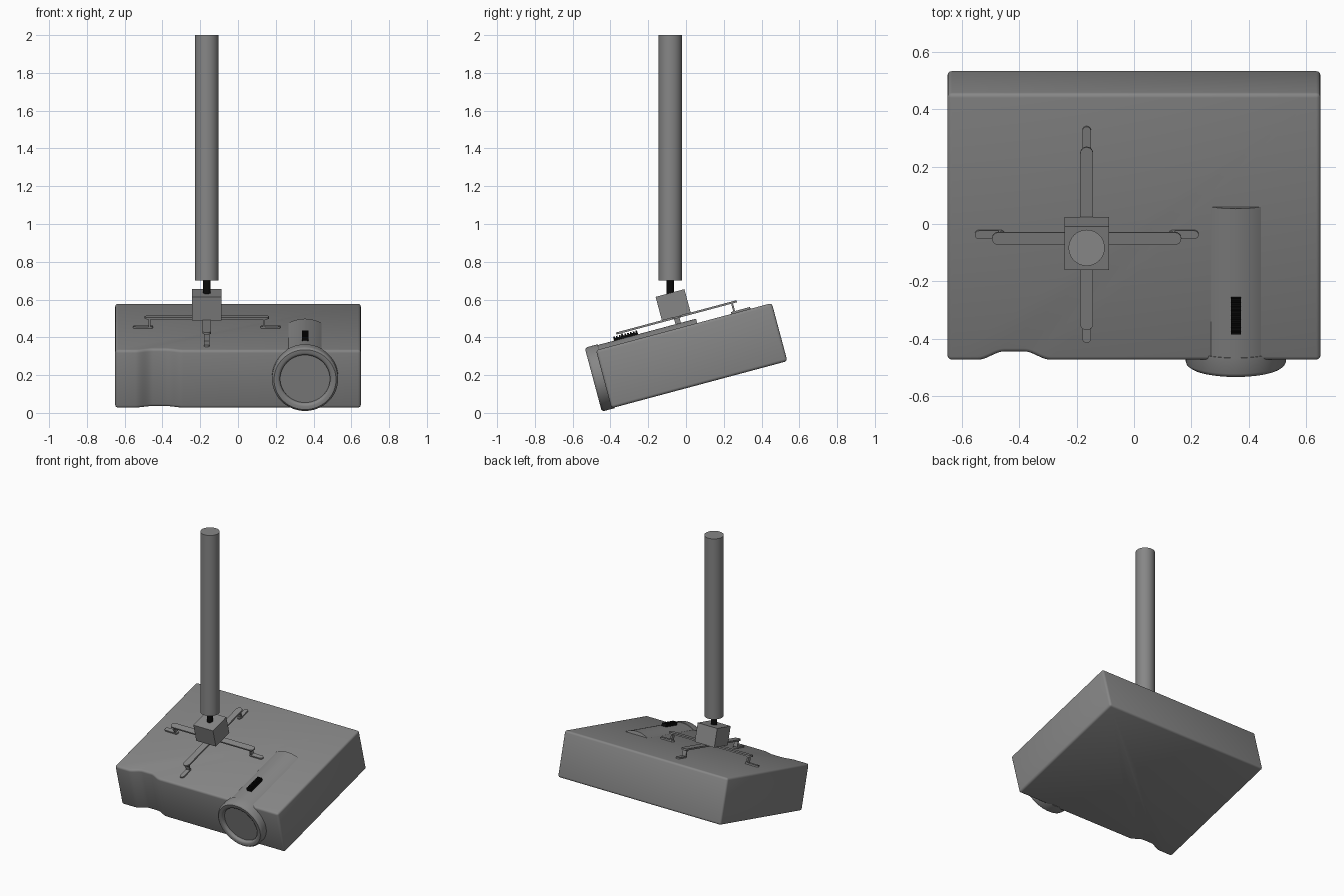
import bpy, bmesh, math
from mathutils import Matrix, Vector

cube = bpy.data.objects.get("Cube")
if cube:
    bpy.data.objects.remove(cube, do_unlink=True)


def material(name, value):
    m = bpy.data.materials.new(name)
    m.use_nodes = True
    color = (value, value, value, 1)
    m.diffuse_color = color
    m.node_tree.nodes["Principled BSDF"].inputs["Base Color"].default_value = color
    return m


GREY = material("mid_grey", 0.24)
BLACK = material("black", 0.003)

# Frame of the tilted projector, and of the bracket on top of it
TILT = Matrix.Translation((0, 0.03, 0.303)) @ Matrix.Rotation(math.radians(15), 4, 'X')
MOUNT = TILT @ Matrix.Translation((-0.165, -0.025, 0))
LENS = TILT @ Matrix.Translation((0.355, 0, 0.012)) @ Matrix.Rotation(math.pi / 2, 4, 'X')


def finish(name, bm, matrix, mat=GREY):
    bmesh.ops.recalc_face_normals(bm, faces=bm.faces)
    mesh = bpy.data.meshes.new(name)
    bm.to_mesh(mesh)
    bm.free()
    mesh.materials.append(mat)
    ob = bpy.data.objects.new(name, mesh)
    ob.matrix_world = matrix
    bpy.context.collection.objects.link(ob)
    bpy.ops.object.select_all(action='DESELECT')
    ob.select_set(True)
    bpy.context.view_layer.objects.active = ob
    bpy.ops.object.shade_smooth_by_angle(angle=math.radians(35))
    return ob


def prism(outline, z0, z1):
    bm = bmesh.new()
    face = bm.faces.new([bm.verts.new((x, y, z0)) for x, y in outline])
    new = bmesh.ops.extrude_face_region(bm, geom=[face])["geom"]
    bmesh.ops.translate(bm, vec=(0, 0, z1 - z0),
                        verts=[v for v in new if isinstance(v, bmesh.types.BMVert)])
    return bm


def box(name, lo, hi, matrix, mat=GREY):
    outline = [(lo[0], lo[1]), (hi[0], lo[1]), (hi[0], hi[1]), (lo[0], hi[1])]
    return finish(name, prism(outline, lo[2], hi[2]), matrix, mat)


def slot(name, x0, x1, width, z0, z1, matrix):
    """Flat bar along x with round ends."""
    r = width / 2
    outline = []
    for cx, start in ((x1 - r, -90), (x0 + r, 90)):
        for i in range(9):
            a = math.radians(start + i * 22.5)
            outline.append((cx + r * math.cos(a), r * math.sin(a)))
    return finish(name, prism(outline, z0, z1), matrix)


def lathe(name, profile, matrix, mat=GREY, sides=48):
    """Closed solid turned about z from (radius, z) points."""
    bm = bmesh.new()
    rings = [[bm.verts.new((r * math.cos(math.tau * i / sides),
                            r * math.sin(math.tau * i / sides), z))
              for i in range(sides)] for r, z in profile]
    for a, b in zip(rings, rings[1:]):
        for i in range(sides):
            j = (i + 1) % sides
            bm.faces.new((a[i], a[j], b[j], b[i]))
    bm.faces.new(rings[0])
    bm.faces.new(rings[-1])
    return finish(name, bm, matrix, mat)


# Projector body with a shallow hollow in the front
outline = [(-0.65, 0.482), (-0.65, -0.482)]
for i in range(11):
    outline.append((-0.545 + 0.0095 * i, -0.482 + 0.015 * (1 - math.cos(math.pi * i / 10))))
for i in range(11):
    outline.append((-0.385 + 0.0095 * i, -0.452 - 0.015 * (1 - math.cos(math.pi * i / 10))))
outline += [(0.65, -0.482), (0.65, 0.482)]
body = prism(outline, -0.159, 0.159)
bmesh.ops.recalc_face_normals(body, faces=body.faces)
sharp = [e for e in body.edges if e.calc_face_angle(0) > math.radians(60)]
bmesh.ops.bevel(body, geom=sharp, offset=0.015, segments=3, profile=0.5, affect='EDGES')
finish("projector_body", body, TILT)

# Lens housing, front ring with recessed glass
lathe("lens_housing", [(0.171, -0.073), (0.171, 0.49)], LENS, sides=64)
lathe("lens_ring", [(0.175, 0.465), (0.175, 0.522), (0.172, 0.530), (0.164, 0.536),
                    (0.146, 0.536), (0.137, 0.532), (0.132, 0.524), (0.132, 0.512)],
      LENS, sides=64)

# Ribbed focus slider on the housing
box("focus_slider", (0.338, -0.376, 0.17), (0.373, -0.245, 0.196), TILT, BLACK)
for i in range(9):
    y = -0.376 + i * 0.0153
    box("focus_slider_rib", (0.338, y, 0.19), (0.373, y + 0.0086, 0.204), TILT, BLACK)

# Ceiling bracket: crossed bars, each end stepping down to a foot
for k in range(4):
    turn = MOUNT @ Matrix.Rotation(k * math.pi / 2, 4, 'Z')
    if k < 2:
        slot("bracket_bar", -0.33, 0.33, 0.045, 0.211, 0.221 + 0.001 * k, turn)
    box("bracket_leg", (0.298, -0.015, 0.16), (0.308, 0.015, 0.215), turn)
    slot("bracket_foot", 0.285, 0.39, 0.03, 0.157, 0.169, turn)
box("bracket_block", (-0.078, -0.079, 0.22), (0.078, 0.079, 0.35), MOUNT)

# Vertical neck and ceiling pole
POLE = Matrix.Translation((-0.165, -0.083, 0))
lathe("pole_neck", [(0.02, 0.6), (0.02, 0.71)], POLE, BLACK, sides=24)
lathe("ceiling_pole", [(0.063, 0.7), (0.063, 2.0)], POLE)
